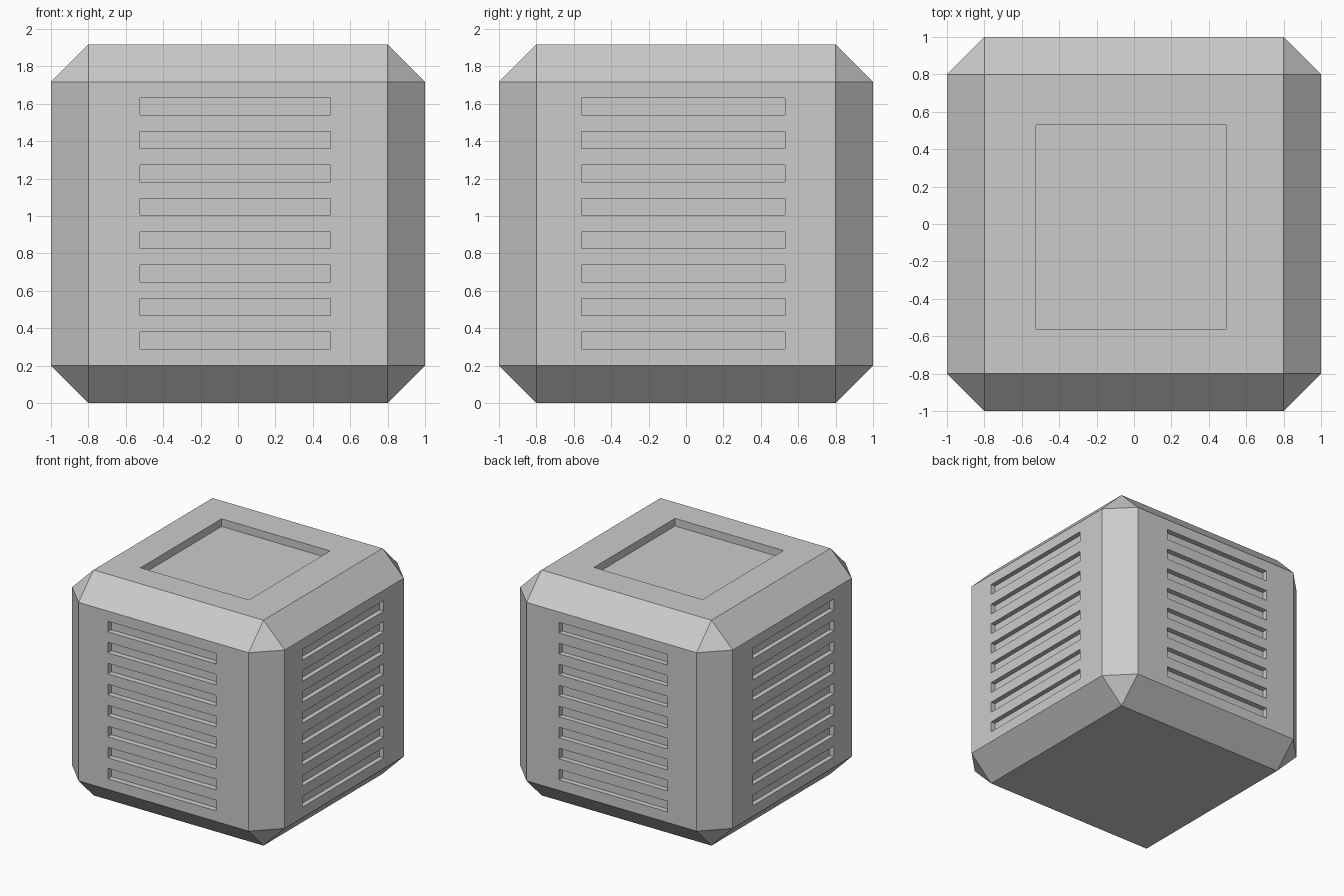
import bpy, bmesh
from mathutils import Matrix, Vector

if "Cube" in bpy.data.objects:
    bpy.data.objects.remove(bpy.data.objects["Cube"])

H = 1.917                      # total height
X0, X1 = -0.525, 0.495         # recess span along x
Y0, Y1 = -0.56, 0.53           # recess span along y


def add_box(bm, lo, hi):
    lo, hi = Vector(lo), Vector(hi)
    m = Matrix.Translation((lo + hi) / 2) @ Matrix.Diagonal((*(hi - lo), 1))
    bmesh.ops.create_cube(bm, size=1, matrix=m)


def make_object(name, bm):
    mesh = bpy.data.meshes.new(name)
    bm.to_mesh(mesh)
    bm.free()
    ob = bpy.data.objects.new(name, mesh)
    bpy.context.collection.objects.link(ob)
    return ob


# Chamfered block
bm = bmesh.new()
add_box(bm, (-1, -1, 0), (1, 1, H))
bmesh.ops.bevel(bm, geom=bm.edges[:], offset=0.2, offset_type='OFFSET',
                segments=1, profile=0.5, affect='EDGES')
body = make_object("crate_body", bm)

# Vent slots on all four sides, plus the square recess on top
OUT = 1.1
bm = bmesh.new()
for i in range(8):
    z0 = 0.29 + i * 0.1785
    z1 = z0 + 0.09
    add_box(bm, (X0, -OUT, z0), (X1, -0.95, z1))
    add_box(bm, (X0, 0.955, z0), (X1, OUT, z1))
    add_box(bm, (-OUT, Y0, z0), (-0.96, Y1, z1))
    add_box(bm, (0.96, Y0, z0), (OUT, Y1, z1))
add_box(bm, (X0, Y0, H - 0.065), (X1, Y1, H + 0.1))
cutter = make_object("slot_cutter", bm)
cutter.hide_render = True
cutter.display_type = 'WIRE'

# Carve the recesses
mod = body.modifiers.new("slots", 'BOOLEAN')
mod.operation = 'DIFFERENCE'
mod.solver = 'EXACT'
mod.object = cutter
